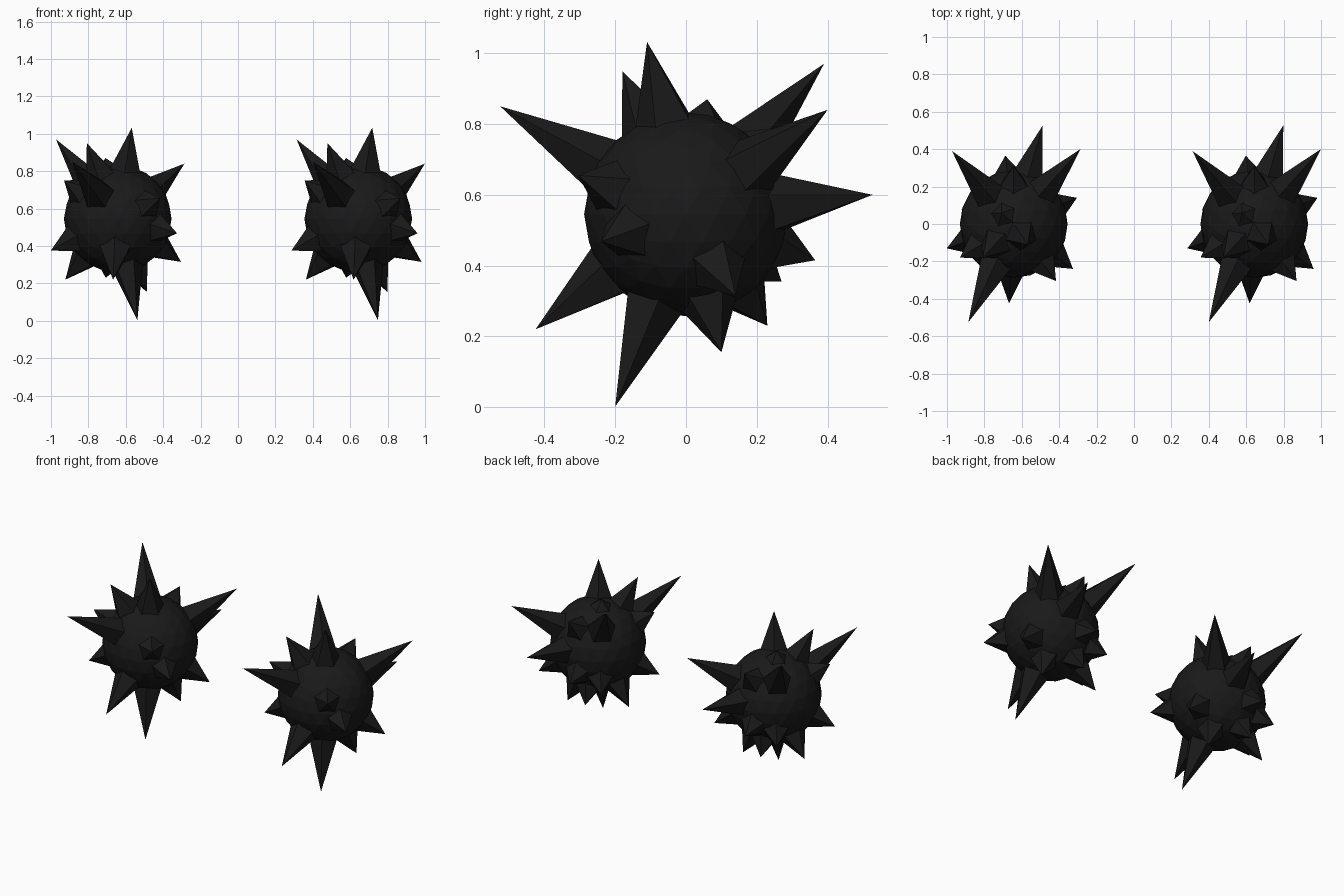
import bpy, bmesh
from mathutils import Vector, Matrix

if "Cube" in bpy.data.objects:
    bpy.data.objects.remove(bpy.data.objects["Cube"])

CENTER_Z, HALF_GAP = 0.545, 0.643
BODY_R, SPIKE_R, SPIKE_BASE = 0.288, 0.092, 0.255

# spike tips measured from the ball centre
TIPS = [
    (-.33, .39, .425), (.356, .40, .295), (.075, -.11, .487), (-.165, -.18, .405),
    (.155, .527, .055), (-.243, -.525, .305), (-.025, -.425, -.325), (.105, -.20, -.543),
    (.155, .10, -.39), (.338, .14, -.23), (.317, -.24, -.077), (.226, -.305, .11),
    (-.358, -.13, -.17), (-.045, .365, -.13), (-.21, .27, -.19), (-.065, .06, .325),
    (-.28, .08, -.325), (-.065, .23, -.315), (-.287, -.18, .205), (0, .31, .25),
]

black = bpy.data.materials.new("black")
black.diffuse_color = (0.01, 0.01, 0.01, 1)
black.use_nodes = True
black.node_tree.nodes["Principled BSDF"].inputs["Base Color"].default_value = black.diffuse_color


def add_spike(bm, tip):
    # tapered pyramid, base sunk in the ball, apex at the tip
    tip = Vector(tip)
    d = tip.normalized()
    length = tip.length - SPIKE_BASE
    turn = d.to_track_quat('Z', 'Y').to_matrix().to_4x4()
    move = Matrix.Translation(d * (SPIKE_BASE + length / 2))
    bmesh.ops.create_cone(bm, cap_ends=True, segments=5, radius1=SPIKE_R,
                          radius2=0, depth=length, matrix=move @ turn)


# one spiked ball mesh shared by both balls
bm = bmesh.new()
bmesh.ops.create_icosphere(bm, subdivisions=3, radius=BODY_R)
for t in TIPS:
    add_spike(bm, t)
bmesh.ops.remove_doubles(bm, verts=bm.verts, dist=0.0001)
mesh = bpy.data.meshes.new("spiked_ball")
bm.to_mesh(mesh)
bm.free()
mesh.materials.append(black)

for name, x in (("left_spiked_ball", -HALF_GAP), ("right_spiked_ball", HALF_GAP)):
    ob = bpy.data.objects.new(name, mesh)
    ob.location = (x, 0, CENTER_Z)
    bpy.context.collection.objects.link(ob)
